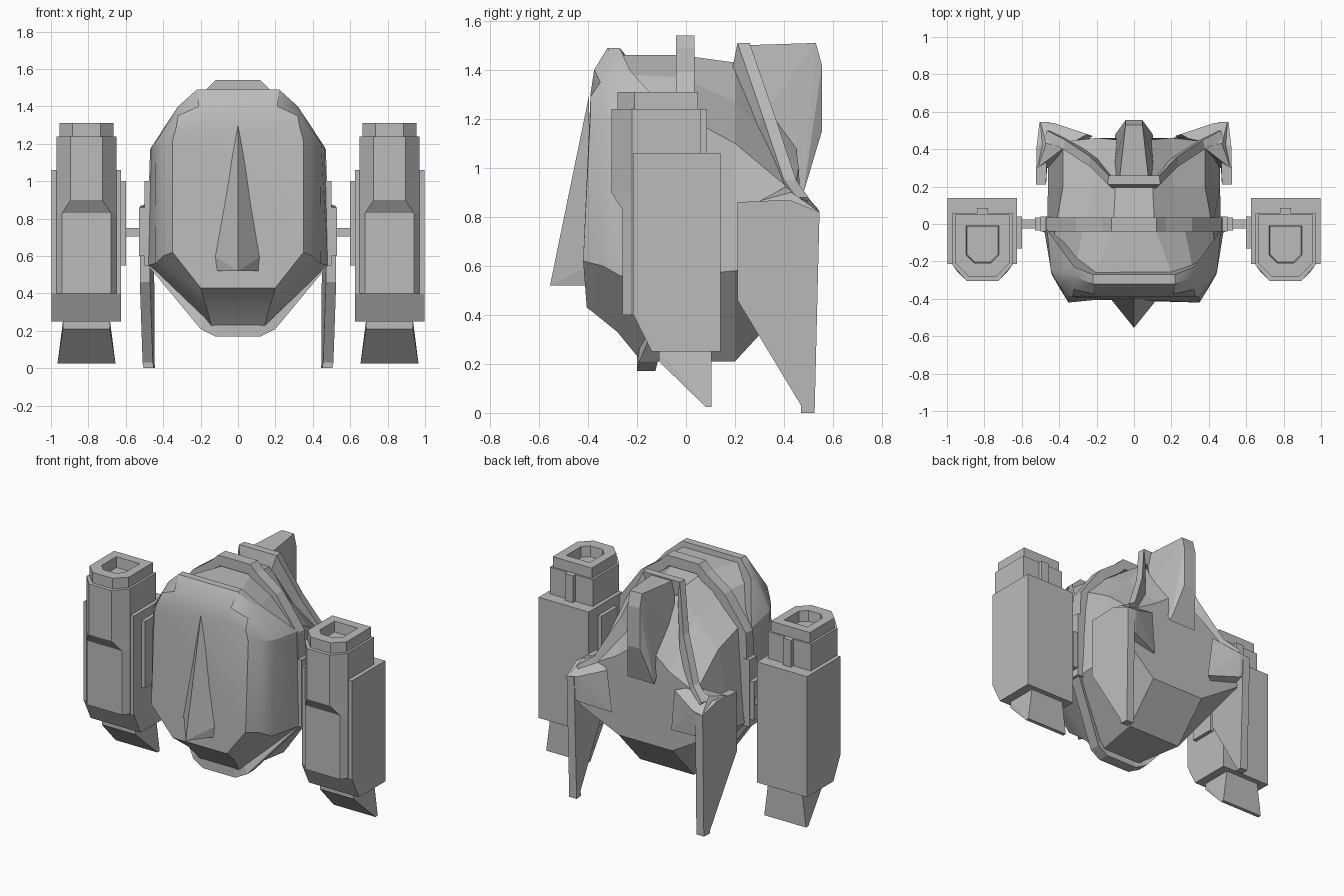
import bpy, bmesh, math

old = bpy.data.objects.get("Cube")
if old:
    bpy.data.objects.remove(old)

grey = bpy.data.materials.new("plain grey")
grey.use_nodes = True
grey.diffuse_color = (0.5, 0.5, 0.5, 1)
grey.node_tree.nodes["Principled BSDF"].inputs["Base Color"].default_value = (0.5, 0.5, 0.5, 1)


def finish(name, bm, smooth=0):
    bmesh.ops.recalc_face_normals(bm, faces=bm.faces)
    mesh = bpy.data.meshes.new(name)
    bm.to_mesh(mesh)
    bm.free()
    mesh.materials.append(grey)
    ob = bpy.data.objects.new(name, mesh)
    bpy.context.collection.objects.link(ob)
    if smooth:
        bpy.ops.object.select_all(action='DESELECT')
        ob.select_set(True)
        bpy.context.view_layer.objects.active = ob
        bpy.ops.object.shade_smooth_by_angle(angle=math.radians(smooth))
    return ob


def loft(name, stations, closed=False, smooth=0):
    """Skin a row of equal-length point loops, capped or joined end to end."""
    bm = bmesh.new()
    rows = [[bm.verts.new(p) for p in s] for s in stations]
    n = len(rows[0])
    pairs = list(zip(rows, rows[1:])) + ([(rows[-1], rows[0])] if closed else [])
    for a, b in pairs:
        for i in range(n):
            j = (i + 1) % n
            bm.faces.new((a[i], a[j], b[j], b[i]))
    if not closed:
        bm.faces.new(rows[0])
        bm.faces.new(rows[-1])
    return finish(name, bm, smooth)


def solid(name, points):
    """Convex block around a few corner points."""
    bm = bmesh.new()
    for p in points:
        bm.verts.new(p)
    bmesh.ops.convex_hull(bm, input=bm.verts)
    bmesh.ops.dissolve_limit(bm, angle_limit=0.02, verts=bm.verts, edges=bm.edges)
    return finish(name, bm)


def box(name, x, y, z):
    return solid(name, [(a, b, c) for a in x for b in y for c in z])


def both(half):
    return half + [(-x, y, z) for x, y, z in reversed(half)]


def mirror(ob):
    twin = ob.copy()
    twin.data = ob.data.copy()
    twin.data.transform(((-1, 0, 0, 0), (0, 1, 0, 0), (0, 0, 1, 0), (0, 0, 0, 1)))
    twin.data.flip_normals()
    twin.name = "right_" + ob.name
    ob.name = "left_" + ob.name
    bpy.context.collection.objects.link(twin)


# Rounded front shell, running back to the hull band at the sides
face = [(.2, -.39, 1.3), (.33, -.39, 1.29), (.35, -.39, 1.22), (.35, -.42, .62), (.2, -.405, .43)]
brow = [(.21, -.375, 1.4), (.32, -.35, 1.35), (.4, -.33, 1.21), (.4, -.34, .6), (.19, -.36, .395)]
rim = [(.22, -.32, 1.49), (.32, -.28, 1.4), (.445, -.25, 1.2), (.44, -.27, .56), (.17, -.28, .33)]
lip = [(.22, -.27, 1.49), (.32, -.23, 1.4), (.465, -.03, 1.18), (.48, -.03, .55), (.14, -.19, .22)]
loft("front_shell", [both(s) for s in (face, brow, rim, lip)], smooth=25)

# Faceted main hull
hull = [
    [(.2, -.26, 1.46), (.31, -.22, 1.38), (.44, -.15, 1.18), (.46, -.1, .57), (.15, -.24, .29)],
    [(.11, -.02, 1.46), (.27, -.02, 1.37), (.42, -.02, 1.22), (.465, -.02, .56), (.14, -.15, .21)],
    [(.1, .2, 1.43), (.21, .2, 1.27), (.38, .2, 1.1), (.46, .2, .58), (.2, .2, .21)],
    [(.09, .45, 1.08), (.2, .46, 1), (.38, .44, .9), (.46, .48, .62), (.2, .43, .46)],
]
loft("main_hull", [both(s) for s in hull])

# Ridge blade on the front
solid("front_blade", [(0, -.395, 1.3), (.125, -.4, .6), (-.125, -.4, .6), (.11, -.41, .52),
                      (-.11, -.41, .52), (0, -.525, .62), (0, -.555, .52)])

# Band around the hull, bending forward under the belly
outline = [(.12, 0, 1.54), (.17, 0, 1.49), (.31, 0, 1.39), (.47, 0, 1.17),
           (.49, 0, .56), (.2, -.15, .21), (.12, -.16, .17)]
ring = []
for x, y, z in both(outline):
    ix, iz = x * .88, .85 + (z - .85) * .9
    ring.append([(x, y - .04, z), (x, y + .035, z), (ix, y + .035, iz), (ix, y - .04, iz)])
loft("hull_band", ring, closed=True)

# Sloping rear band running down to the flaps
path = [(.48, .45, .88), (.38, .4, .95), (.24, .31, 1.22), (.14, .21, 1.51)]
strip = []
for x, y, z in both(path):
    ix = x * .82
    strip.append([(x, y, z), (x * .97, y + .05, z), (ix, y + .04, z - .1), (ix, y - .02, z - .1)])
loft("rear_band", strip)

# Tail fin
fin = [(.08, .22, 1.5), (.045, .53, 1.51), (.045, .555, 1.42), (.045, .555, 1.15),
       (.1, .48, .9), (.11, .3, 1.2)]
solid("tail_fin", both(fin))

# Rear flaps with shoulder blocks
outer = [(.525, .21, .86), (.52, .42, .87), (.505, .545, .82), (.5, .525, 0),
         (.505, .47, 0), (.51, .47, .03), (.525, .21, .46)]
mirror(loft("rear_flap", [outer, [(x - .055, y, z) for x, y, z in outer]]))
mirror(solid("flap_shoulder", [(.515, .3, .865), (.5, .545, .82), (.43, .54, .83), (.49, .54, .7),
                               (.43, .53, .66), (.25, .48, .9), (.22, .47, .62), (.36, .42, .93),
                               (.47, .43, .9), (.46, .3, .6)]))

# Side pods
CX = .81
W = .16


def pod_loop(z, front, narrow):
    half = [(narrow, front), (W, -.22), (W, .06)]
    loop = half + [(-x, y) for x, y in reversed(half)]
    return [(CX + x, y, z) for x, y in loop]


mirror(loft("pod_front", [pod_loop(.4, -.26, .13), pod_loop(.83, -.26, .13),
                          pod_loop(.9, -.305, .085), pod_loop(1.24, -.305, .085)]))

side = [(.14, 1.06), (.14, .25), (-.14, .25), (-.215, .4), (-.215, 1.06)]
mirror(loft("pod_housing", [[(x, y, z) for y, z in side] for x in (.625, .997)]))

# Pod nozzle with a stepped recess
plan = [(.075, -.28), (.145, -.21), (.145, .05), (-.145, .05), (-.145, -.21), (-.075, -.28)]


def cap_loop(scale, z):
    return [(CX + x * scale, -.1 + (y + .1) * scale, z) for x, y in plan]


mirror(loft("pod_nozzle", [cap_loop(1, 1.2), cap_loop(1, 1.31), cap_loop(.6, 1.31),
                           cap_loop(.56, 1.22), cap_loop(.36, 1.22)]))
mirror(box("pod_clip", (CX - .03, CX + .03), (.03, .085), (1.0, 1.24)))

# Wedge foot under each pod
mirror(solid("pod_foot", [(CX + s * w, y, z) for s in (-1, 1) for w, y, z in
                          ((.125, -.11, .26), (.125, -.11, .21), (.155, .08, .025), (.155, .105, .025),
                           (.125, .105, .26))]))

# Mounting plates and axle between hull and pod
mirror(box("pod_plate", (.6, .64), (-.13, .04), (.55, 1.0)))
mirror(box("hull_plate", (.45, .5), (-.04, .04), (.55, 1.0)))
mirror(box("axle_plate", (.48, .53), (-.035, .035), (.6, .86)))
mirror(box("axle", (.46, .64), (-.025, .025), (.705, .75)))
